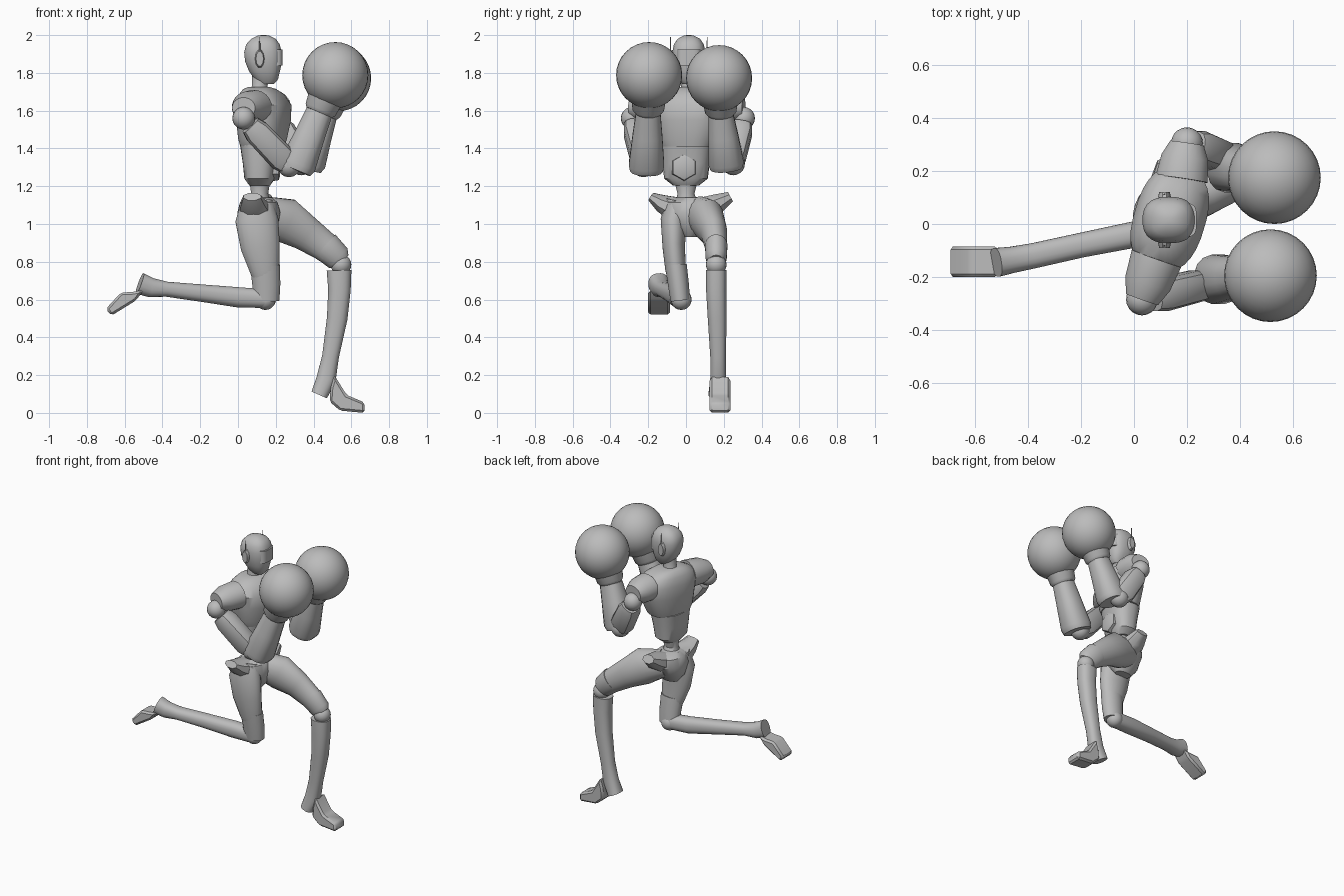
import bpy, bmesh, math
from mathutils import Vector

old = bpy.data.objects.get("Cube")
if old:
    bpy.data.objects.remove(old, do_unlink=True)

GREY = (0.5, 0.5, 0.5, 1)
grey = bpy.data.materials.new("neutral_grey")
grey.use_nodes = True
grey.diffuse_color = GREY
shader = next(n for n in grey.node_tree.nodes if n.type == 'BSDF_PRINCIPLED')
shader.inputs["Base Color"].default_value = GREY

UP = Vector((0, 0, 1))
SIDE = Vector((0, 1, 0))
CHEST_AXIS = Vector((.29, .96, 0))


def finish(name, bm, angle=35):
    """Turn a bmesh into a named, shaded object."""
    bmesh.ops.recalc_face_normals(bm, faces=bm.faces)
    mesh = bpy.data.meshes.new(name)
    bm.to_mesh(mesh)
    bm.free()
    mesh.materials.append(grey)
    obj = bpy.data.objects.new(name, mesh)
    bpy.context.collection.objects.link(obj)
    bpy.ops.object.select_all(action='DESELECT')
    obj.select_set(True)
    bpy.context.view_layer.objects.active = obj
    bpy.ops.object.shade_smooth_by_angle(angle=math.radians(angle))
    return obj


def loft(name, stations, ref=SIDE, normal=None, sides=20, power=2):
    """Skin rings (x, y, z, radius along ref, radius across) into a closed body."""
    bm = bmesh.new()
    centres = [Vector(s[:3]) for s in stations]
    rings = []
    for i, s in enumerate(stations):
        t = normal or centres[min(i + 1, len(centres) - 1)] - centres[max(i - 1, 0)]
        t = t.normalized()
        u = (ref - t * ref.dot(t)).normalized()
        v = t.cross(u)
        ring = []
        for k in range(sides):
            a = math.tau * (k + .5) / sides
            c, d = (math.copysign(abs(w) ** (2 / power), w)
                    for w in (math.cos(a), math.sin(a)))
            ring.append(bm.verts.new(centres[i] + u * c * s[3] + v * d * s[4]))
        rings.append(ring)
    for lower, upper in zip(rings, rings[1:]):
        for k in range(sides):
            n = (k + 1) % sides
            bm.faces.new((lower[k], lower[n], upper[n], upper[k]))
    bm.faces.new(rings[0])
    bm.faces.new(rings[-1])
    return finish(name, bm)


def ball(name, centre, radius, segments=20):
    bm = bmesh.new()
    bmesh.ops.create_uvsphere(bm, u_segments=segments, v_segments=segments // 2,
                              radius=radius)
    bmesh.ops.translate(bm, verts=bm.verts, vec=centre)
    return finish(name, bm, angle=60)


def slab(name, profile, y_min, y_max, bevel=.012):
    """Extrude a side profile (x, z) across y."""
    bm = bmesh.new()
    face = bm.faces.new([bm.verts.new((x, y_min, z)) for x, z in profile])
    new = bmesh.ops.extrude_face_region(bm, geom=[face])["geom"]
    moved = [g for g in new if isinstance(g, bmesh.types.BMVert)]
    bmesh.ops.translate(bm, verts=moved, vec=(0, y_max - y_min, 0))
    bmesh.ops.bevel(bm, geom=bm.edges[:], offset=bevel, segments=1, affect='EDGES')
    return finish(name, bm)


# Head with visor, ear pods and aerials
loft("head", [
    (.15, .015, 1.74, .035, .04), (.15, .015, 1.765, .055, .062),
    (.14, .015, 1.81, .075, .083), (.135, .015, 1.86, .085, .098),
    (.132, .015, 1.91, .088, .1), (.132, .015, 1.95, .08, .09),
    (.135, .015, 1.98, .06, .066), (.135, .015, 1.997, .028, .03),
    (.135, .015, 2, .01, .01)], normal=UP, sides=24, power=2.5)
loft("visor", [(.185, .015, 1.84, .064, .052), (.185, .015, 1.925, .064, .052)],
     normal=UP, sides=24, power=3.5)
loft("neck", [(.11, .015, 1.69, .055, .055), (.115, .015, 1.73, .042, .042),
              (.12, .015, 1.79, .045, .045)], normal=UP)
for side, word in ((-1, "right"), (1, "left")):
    y = .015 + side * .085
    loft(word + "_ear_pod", [(.115, y, 1.875, .05, .025),
                             (.115, y + side * .02, 1.875, .04, .02)],
         ref=UP, sides=10)
    y += side * .012
    loft(word + "_aerial", [(.115, y, 1.91, .004, .004),
                            (.115, y, 1.99, .002, .002)], sides=6)

# Torso: turned chest over a squarer abdomen
loft("chest", [
    (.13, .01, 1.41, .14, .11), (.13, .01, 1.45, .16, .12),
    (.135, .02, 1.55, .185, .135), (.135, .02, 1.63, .2, .135),
    (.125, .02, 1.685, .17, .11), (.115, .02, 1.715, .11, .08),
    (.11, .02, 1.725, .06, .055)],
    ref=CHEST_AXIS, normal=UP, sides=28, power=2.5)
loft("abdomen", [
    (.115, 0, 1.205, .07, .055), (.115, 0, 1.24, .115, .08),
    (.117, 0, 1.32, .125, .09), (.12, .005, 1.42, .135, .108)],
    ref=Vector((.1, 1, 0)), normal=UP, sides=24, power=2.5)
loft("belly_plate", [(.17, -.01, 1.3, .075, .075), (.215, -.01, 1.3, .068, .068),
                     (.222, -.01, 1.3, .05, .05)], sides=6)
loft("waist", [(.11, .005, 1.09, .07, .07), (.115, 0, 1.16, .045, .045),
               (.115, 0, 1.22, .06, .055)], normal=UP)

# Pelvis and hip flanges
loft("pelvis", [
    (.11, .02, .93, .035, .06), (.11, .02, .98, .085, .1),
    (.11, .02, 1.06, .14, .115), (.11, .02, 1.115, .135, .1),
    (.11, .02, 1.14, .07, .07)], normal=UP, sides=24)
loft("right_hip_flange", [(.09, -.06, 1.08, .07, .09), (.08, -.13, 1.11, .05, .07),
                          (.075, -.185, 1.145, .025, .05)], ref=UP, sides=8)
loft("left_hip_flange", [(.13, .1, 1.08, .07, .09), (.13, .17, 1.11, .055, .07),
                         (.13, .235, 1.145, .03, .045)], ref=UP, sides=8)

# Trailing right leg
loft("right_thigh", [
    (.1, -.04, 1.12, .07, .085), (.1, -.065, 1.02, .07, .115),
    (.118, -.065, .88, .06, .105), (.14, -.055, .76, .055, .08),
    (.145, -.05, .72, .05, .07)])
loft("right_knee_cuff", [(.143, -.053, .78, .058, .08), (.15, -.04, .68, .056, .075),
                         (.15, -.03, .595, .052, .07)])
ball("right_knee", (.145, -.025, .6), .055)
loft("right_shin", [
    (.14, -.03, .605, .05, .05), (0, -.04, .612, .05, .054),
    (-.2, -.08, .635, .047, .046), (-.38, -.12, .655, .048, .04),
    (-.46, -.135, .663, .05, .052), (-.52, -.145, .685, .055, .058)], power=2.4)
slab("right_foot", [(-.5, .65), (-.56, .64), (-.62, .637), (-.7, .55),
                    (-.67, .515), (-.54, .595)], -.2, -.085)

# Leading left leg
loft("left_thigh", [
    (.12, .07, 1.06, .08, .09), (.25, .115, 1.02, .09, .12),
    (.36, .15, .95, .07, .095), (.46, .16, .88, .058, .08),
    (.51, .16, .835, .056, .07)])
loft("left_knee_cuff", [(.46, .16, .885, .06, .082), (.53, .16, .82, .056, .072),
                        (.55, .16, .8, .04, .05)])
ball("left_knee", (.545, .16, .785), .055)
loft("left_shin", [
    (.535, .16, .755, .055, .066), (.537, .16, .65, .054, .06),
    (.525, .165, .5, .05, .055), (.49, .17, .3, .042, .045),
    (.467, .17, .18, .042, .052), (.43, .17, .095, .052, .045)], power=2.4)
slab("left_foot", [(.51, .2), (.575, .095), (.67, .055), (.67, 0), (.54, .012),
                   (.485, .06), (.49, .13)], .125, .235)

# Arms: cap, shoulder ball, boxy upper arm, forearm, round glove
arms = {
    "right": dict(root=(.085, -.13, 1.62), shoulder=(.03, -.285, 1.56),
                  elbow=(.27, -.225, 1.31), base=(.305, -.21, 1.285),
                  wrist=(.43, -.2, 1.59), glove=(.515, -.195, 1.788)),
    "left": dict(root=(.18, .17, 1.62), shoulder=(.2, .305, 1.56),
                 elbow=(.335, .25, 1.32), base=(.36, .215, 1.3),
                 wrist=(.455, .185, 1.58), glove=(.53, .175, 1.772)),
}
for word, a in arms.items():
    p = {k: Vector(v) for k, v in a.items()}
    cap = p["shoulder"] + UP * .055
    loft(word + "_shoulder_cap", [
        (*p["root"], .09, .1), (*p["root"].lerp(cap, .6), .085, .09),
        (*cap, .055, .065)], ref=UP)
    ball(word + "_shoulder", p["shoulder"], .06)
    top = p["shoulder"].lerp(p["elbow"], .15)
    low = p["shoulder"].lerp(p["elbow"], .85)
    loft(word + "_upper_arm", [(*top, .055, .055), (*top.lerp(low, .2), .064, .07),
                               (*low, .06, .075), (*p["elbow"], .045, .055)],
         sides=12, power=3)
    ball(word + "_elbow", p["elbow"], .062)
    loft(word + "_forearm", [
        (*p["base"], .088, .085), (*p["base"].lerp(p["wrist"], .1), .095, .098),
        (*p["base"].lerp(p["wrist"], .6), .08, .082), (*p["wrist"], .066, .072)],
        sides=16, power=2.4)
    loft(word + "_glove_cuff", [
        (*p["wrist"], .07, .074), (*p["wrist"].lerp(p["glove"], .08), .084, .086),
        (*p["wrist"].lerp(p["glove"], .3), .09, .092),
        (*p["wrist"].lerp(p["glove"], .6), .125, .13)], sides=24)
    ball(word + "_glove", p["glove"], .175, segments=32)
